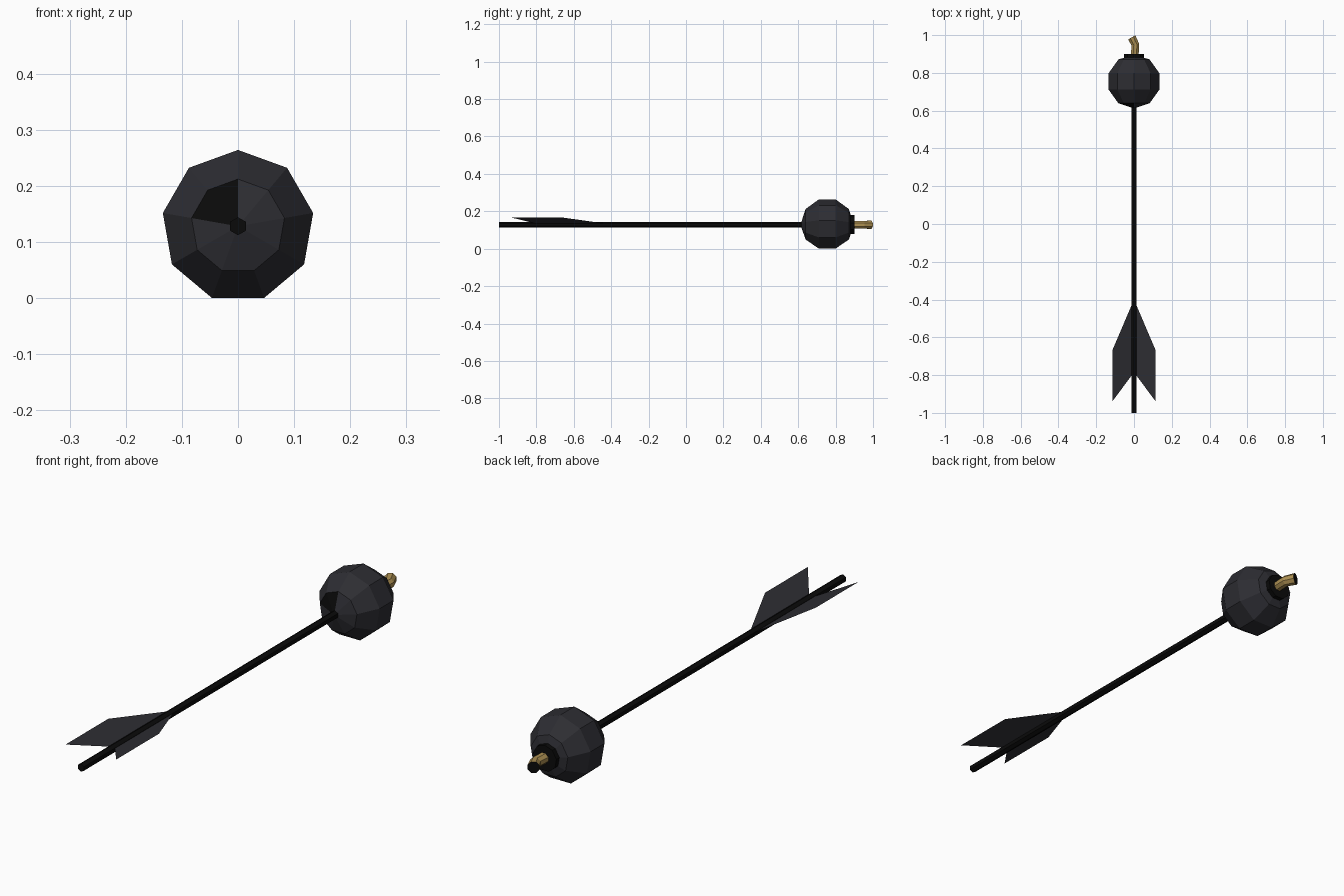
import bpy, bmesh, math
from mathutils import Vector

if "Cube" in bpy.data.objects:
    bpy.data.objects.remove(bpy.data.objects["Cube"])

AXIS_Z = 0.128


def mat(name, rgb):
    m = bpy.data.materials.new(name)
    m.diffuse_color = (*rgb, 1)
    m.use_nodes = True
    m.node_tree.nodes["Principled BSDF"].inputs["Base Color"].default_value = m.diffuse_color
    return m


charcoal = mat("charcoal", (0.026, 0.026, 0.032))
black = mat("black", (0.003, 0.003, 0.003))
brass = mat("brass", (0.42, 0.28, 0.085))


def finish(name, bm, mats):
    me = bpy.data.meshes.new(name)
    bm.to_mesh(me)
    bm.free()
    for m in mats:
        me.materials.append(m)
    ob = bpy.data.objects.new(name, me)
    bpy.context.collection.objects.link(ob)
    return ob


def tube(name, rings, sides, mats, start=90, cap_mat=0):
    """Skin rings given as (x, y, radius, yaw) along the y axis; radius 0 is a pole."""
    bm = bmesh.new()
    loops = []
    for x, y, r, yaw in rings:
        c = Vector((x, y, AXIS_Z))
        side = Vector((math.cos(yaw), math.sin(yaw), 0))
        if r == 0:
            loops.append([bm.verts.new(c)])
            continue
        angs = [math.radians(start + 360 * i / sides) for i in range(sides)]
        loops.append([bm.verts.new(c + side * r * math.cos(a) + Vector((0, 0, r * math.sin(a))))
                      for a in angs])
    for a, b in zip(loops, loops[1:]):
        for i in range(sides):
            j = (i + 1) % sides
            quad = [a[i % len(a)], a[j % len(a)], b[j % len(b)], b[i % len(b)]]
            bm.faces.new(list(dict.fromkeys(quad)))
    for end in (loops[0], loops[-1]):
        if len(end) > 2:
            bm.faces.new(end).material_index = cap_mat
    bmesh.ops.recalc_face_normals(bm, faces=bm.faces)
    return finish(name, bm, mats)


# round bomb head: nine sides, five bands
R, CY = 0.143, 0.755
rings = []
for lat in (-90, -54, -18, 18, 54, 90):
    t = math.radians(lat)
    rings.append((0, CY + R * math.sin(t), 0 if abs(lat) == 90 else R * math.cos(t), 0))
head = tube("bomb_head", rings, 9, [charcoal, black])
# dark patch on the upper left of the front cap
for p in head.data.polygons:
    c = p.center
    if c.y < 0.64 and c.x < -0.01 and c.z > AXIS_Z + 0.01:
        p.material_index = 1

# shaft
tube("shaft", [(0, -1, 0.016, 0), (0, 0.66, 0.016, 0)], 6, [black])

# collar and bent fuse
tube("collar", [(0, 0.86, 0.053, 0), (0, 0.9, 0.053, 0)], 9, [black])
tube("fuse", [(0.003, 0.88, 0.022, 0), (0.006, 0.925, 0.022, -0.05),
              (0.007, 0.95, 0.022, 0.25), (-0.012, 0.988, 0.024, 0.52)],
     8, [brass, black], start=22.5, cap_mat=1)

# thin swept feathers, one each side
for sx, name in ((-1, "feather_left"), (1, "feather_right")):
    bm = bmesh.new()
    outline = [(0, -0.40), (0.113, -0.665), (0.113, -0.937), (0, -0.785)]
    bm.faces.new([bm.verts.new((sx * x, y, AXIS_Z + 0.002 + 0.33 * x)) for x, y in outline])
    bm.normal_update()
    for f in bm.faces:
        if f.normal.z < 0:
            f.normal_flip()
    finish(name, bm, [charcoal])
